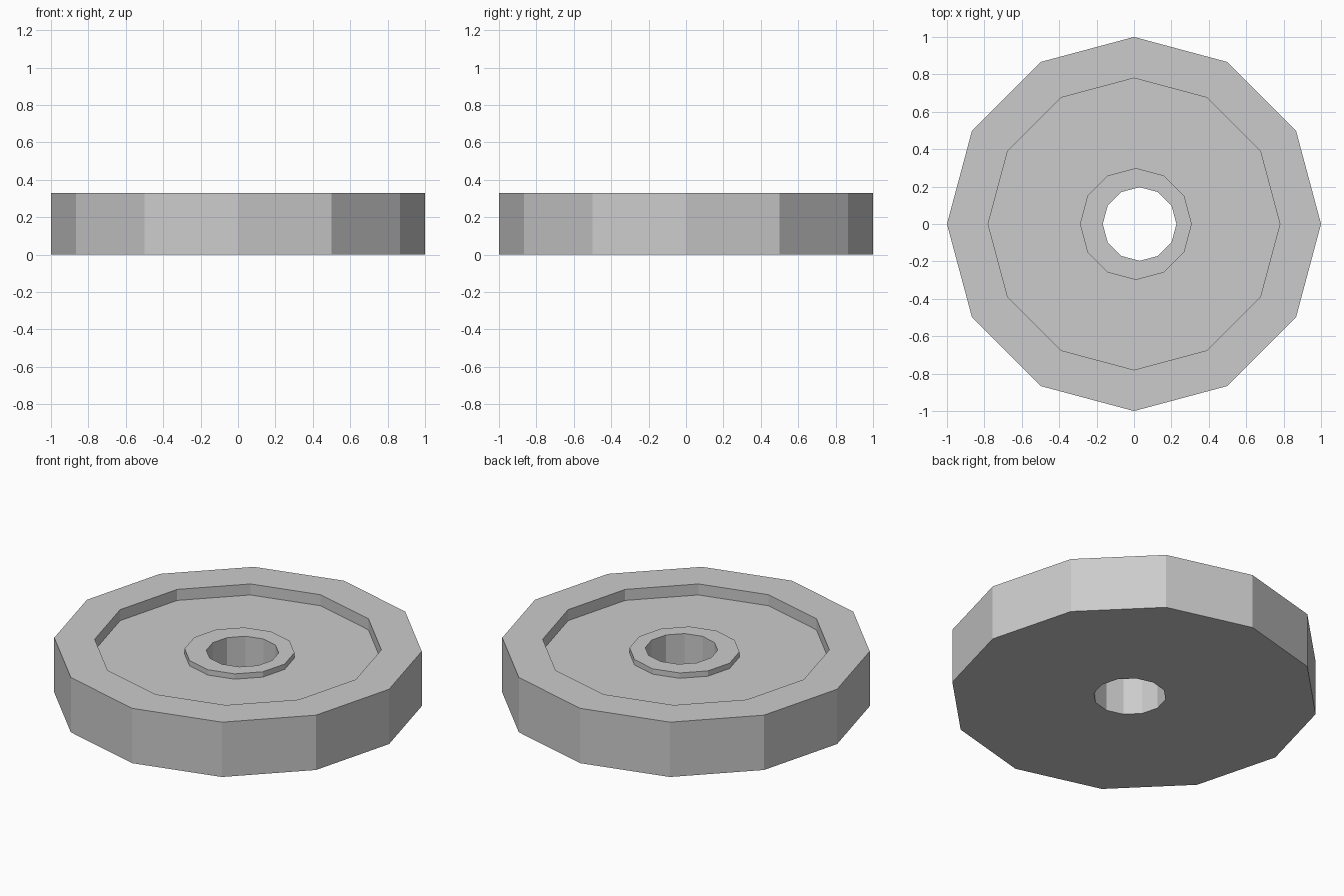
import bpy, bmesh
from math import cos, sin, tau

if "Cube" in bpy.data.objects:
    bpy.data.objects.remove(bpy.data.objects["Cube"])

SIDES = 12

# Closed cross-section: (radius, centre x, z), from outer bottom over the top and down the bore
PROFILE = [
    (1.00, 0.00, 0.000),    # outer wall
    (1.00, 0.00, 0.328),
    (0.78, 0.00, 0.328),    # raised rim
    (0.78, 0.00, 0.262),    # recessed floor
    (0.299, 0.01, 0.262),   # hub wall
    (0.299, 0.01, 0.294),   # hub top
    (0.197, 0.03, 0.294),   # bore, slightly off centre
    (0.197, 0.03, 0.000),
]


def lathe(name, profile, sides):
    bm = bmesh.new()
    rings = [[bm.verts.new((cx + r * cos(tau * i / sides), r * sin(tau * i / sides), z))
              for i in range(sides)] for r, cx, z in profile]
    for a, b in zip(rings, rings[1:] + rings[:1]):
        for i in range(sides):
            j = (i + 1) % sides
            bm.faces.new((a[i], a[j], b[j], b[i]))
    bmesh.ops.recalc_face_normals(bm, faces=bm.faces)
    mesh = bpy.data.meshes.new(name)
    bm.to_mesh(mesh)
    bm.free()
    obj = bpy.data.objects.new(name, mesh)
    bpy.context.collection.objects.link(obj)
    return obj


# Wheel disc with rim, recess, hub and through hole
lathe("wheel_disc", PROFILE, SIDES)
